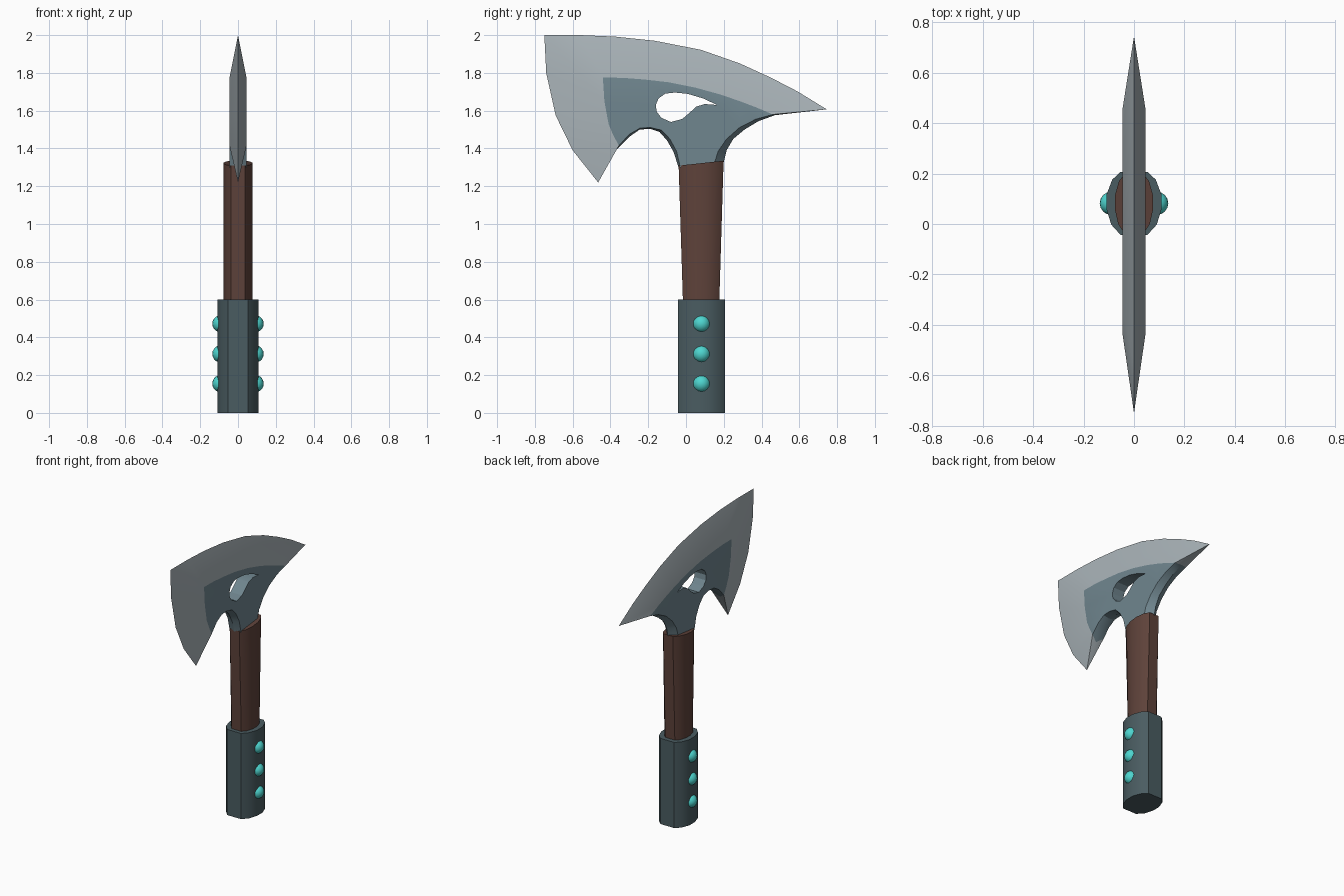
import bpy, bmesh, math
from mathutils import Vector

cube = bpy.data.objects.get("Cube")
if cube:
    bpy.data.objects.remove(cube)


def material(name, rgb):
    """Flat material from an sRGB 0-255 colour."""
    lin = [((c / 255 + 0.055) / 1.055) ** 2.4 for c in rgb] + [1]
    m = bpy.data.materials.new(name)
    m.use_nodes = True
    m.diffuse_color = lin
    m.node_tree.nodes["Principled BSDF"].inputs["Base Color"].default_value = lin
    return m


steel = material("blue steel", (112, 134, 143))
edge_steel = material("pale edge steel", (170, 180, 185))
wood = material("brown wood", (94, 66, 58))
wrap = material("dark slate", (74, 92, 97))
gem = material("turquoise", (78, 214, 208))


def finish(bm, name, mats, angle=30):
    bmesh.ops.recalc_face_normals(bm, faces=bm.faces)
    me = bpy.data.meshes.new(name)
    bm.to_mesh(me)
    bm.free()
    for m in mats:
        me.materials.append(m)
    ob = bpy.data.objects.new(name, me)
    bpy.context.collection.objects.link(ob)
    bpy.ops.object.select_all(action='DESELECT')
    ob.select_set(True)
    bpy.context.view_layer.objects.active = ob
    bpy.ops.object.shade_smooth_by_angle(angle=math.radians(angle))
    return ob


# Blade: (cheek point, rim point) pairs in (y, z); the rim lies at x = 0
HALF = 0.045
cutting = [
    ((-.355, 1.415), (-.465, 1.22)), ((-.385, 1.47), (-.60, 1.39)),
    ((-.41, 1.53), (-.69, 1.575)), ((-.432, 1.65), (-.74, 1.80)),
    ((-.44, 1.775), (-.75, 2.0)), ((-.34, 1.774), (-.56, 2.0)),
    ((-.22, 1.765), (-.375, 1.992)), ((-.09, 1.75), (-.165, 1.97)),
    ((.05, 1.722), (.08, 1.922)), ((.18, 1.686), (.285, 1.85)),
    ((.28, 1.652), (.445, 1.777)), ((.37, 1.618), (.59, 1.702)),
    ((.46, 1.58), (.745, 1.607)),
]
throat = [
    ((.46, 1.58), (.47, 1.576)), ((.37, 1.555), (.385, 1.545)),
    ((.285, 1.512), (.31, 1.50)), ((.215, 1.45), (.25, 1.45)),
    ((.17, 1.385), (.215, 1.39)), ((.15, 1.32), (.198, 1.32)),
    ((-.03, 1.30), (-.04, 1.30)), ((-.05, 1.385), (-.065, 1.38)),
    ((-.085, 1.45), (-.10, 1.442)), ((-.13, 1.497), (-.14, 1.487)),
    ((-.19, 1.511), (-.19, 1.504)), ((-.245, 1.507), (-.245, 1.50)),
    ((-.30, 1.475), (-.30, 1.462)), ((-.355, 1.415), (-.375, 1.385)),
]
hole = [(-.16, 1.63), (-.145, 1.665), (-.11, 1.69), (-.06, 1.696), (.01, 1.689),
        (.09, 1.665), (.165, 1.63), (.10, 1.635), (.055, 1.622), (.02, 1.59),
        (-.02, 1.556), (-.08, 1.54), (-.13, 1.562), (-.155, 1.595)]

bm = bmesh.new()
verts = {}


def vert(x, p):
    key = (x, *p)
    if key not in verts:
        verts[key] = bm.verts.new(key)
    return verts[key]


def poly(points, mat):
    vs = list(dict.fromkeys(points))
    if len(vs) > 2:
        bm.faces.new(vs).material_index = mat


pairs = cutting + throat
for side in (-HALF, HALF):
    # Bevels and the thin tips next to them are pale, the throat is body steel
    for i, (a, b) in enumerate(pairs):
        c, d = pairs[(i + 1) % len(pairs)]
        mat = 1 if i < len(cutting) or i == len(pairs) - 1 else 0
        poly([vert(side, a), vert(0, b), vert(0, d), vert(side, c)], mat)
    # Flat cheek around the teardrop opening
    rim = list(dict.fromkeys(p[0] for p in pairs))
    edges = []
    for loop in (rim, hole):
        for p, q in zip(loop, loop[1:] + loop[:1]):
            e = [vert(side, p), vert(side, q)]
            edges.append(bm.edges.get(e) or bm.edges.new(e))
    bmesh.ops.triangle_fill(bm, edges=edges, use_beauty=True, normal=Vector((1, 0, 0)))
for p, q in zip(hole, hole[1:] + hole[:1]):
    poly([vert(-HALF, p), vert(HALF, p), vert(HALF, q), vert(-HALF, q)], 0)
finish(bm, "axe_blade", [steel, edge_steel], 25)

# Shaft and grip share one faceted oval section, as fractions of half width and depth
half_oval = [(.48, -1), (.81, -.68), (.98, -.2), (.98, .28), (.78, .75), (.48, 1)]
oval = half_oval + [(-x, y) for x, y in reversed(half_oval)]


def prism(name, mat, rings):
    """Loft rings of (z, half width, y centre, half depth, z tilt)."""
    bm = bmesh.new()
    loops = [[bm.verts.new((x * w, yc + y * d, z + y * tilt)) for x, y in oval]
             for z, w, yc, d, tilt in rings]
    n = len(oval)
    for lo, hi in zip(loops, loops[1:]):
        for i in range(n):
            j = (i + 1) % n
            bm.faces.new((lo[i], lo[j], hi[j], hi[i]))
    bm.faces.new(loops[0])
    bm.faces.new(loops[-1])
    return finish(bm, name, [mat], 32)


prism("shaft", wood, [(.55, .077, .08, .095, 0), (1.322, .077, .08, .119, .013)])
prism("grip", wrap, [(0, .111, .082, .125, 0), (.60, .111, .082, .125, 0)])

# Gem studs on both sides of the grip
for side, label in ((1, "left"), (-1, "right")):
    for i, z in enumerate((.155, .312, .472)):
        bm = bmesh.new()
        bmesh.ops.create_uvsphere(bm, u_segments=16, v_segments=10, radius=.046)
        bmesh.ops.translate(bm, verts=bm.verts, vec=(side * .09, .082, z))
        finish(bm, f"{label}_gem_{i + 1}", [gem], 60)
